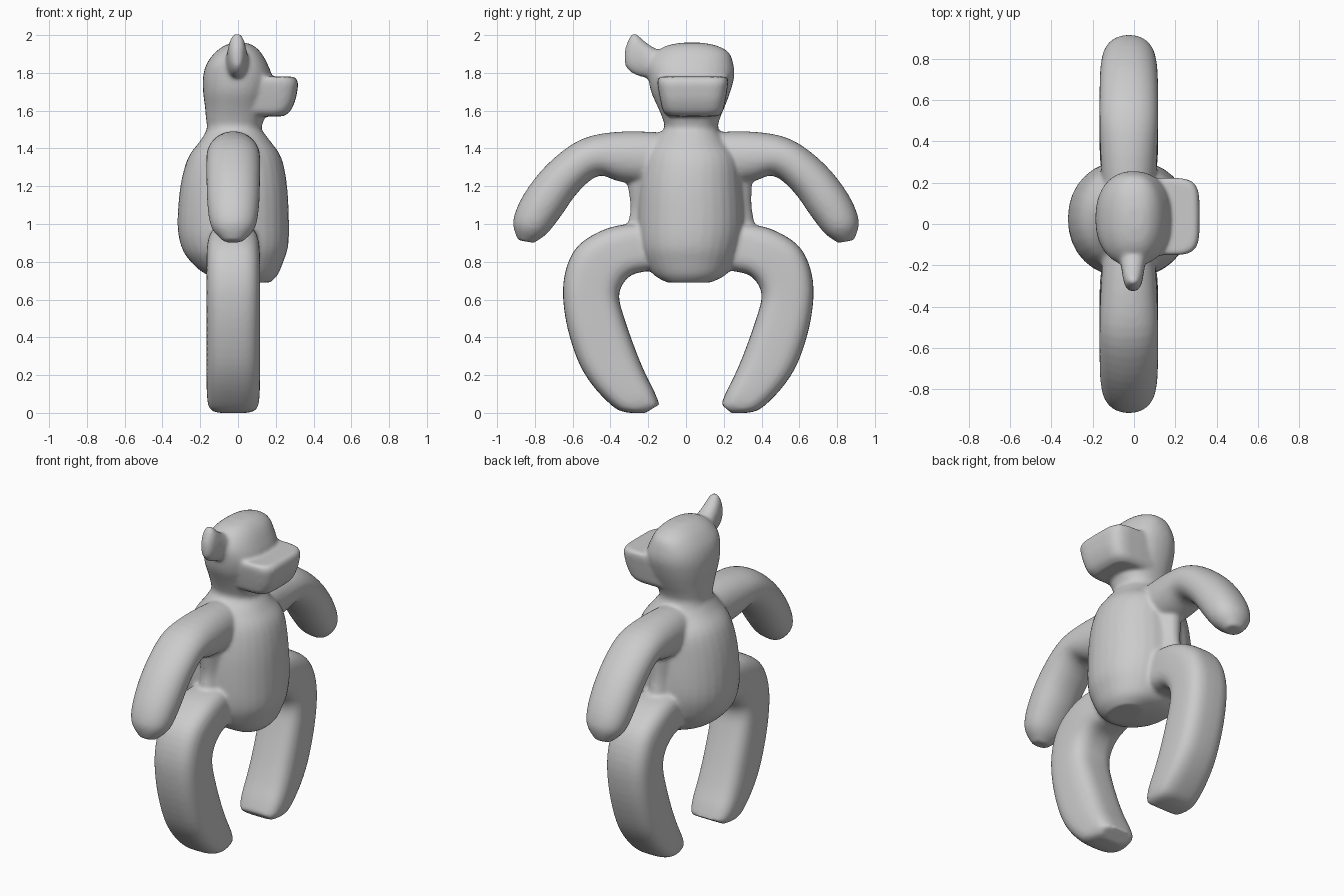
import bpy, bmesh
from math import cos, sin, tau
from mathutils import Vector

bm = bmesh.new()
SIDES = 32


def spow(v, p):
    return abs(v) ** p * (1 if v >= 0 else -1)


def spline(rings, steps=4):
    """Insert curved in-between rings (Catmull-Rom)."""
    out = []
    for k in range(len(rings) - 1):
        quad = [rings[max(k - 1, 0)], rings[k], rings[k + 1], rings[min(k + 2, len(rings) - 1)]]
        for s in range(steps):
            t = s / steps
            out.append(tuple(
                (2 * b + (c - a) * t + (2 * a - 5 * b + 4 * c - d) * t * t
                 + (3 * b - a - 3 * c + d) * t ** 3) / 2
                for a, b, c, d in zip(*quad)))
    return out + [rings[-1]]


def loft(rings, n):
    """Skin closed rounded sections; each ring is (centre, half axis u, half axis v)."""
    loops = []
    for c, u, v in spline(rings):
        loop = []
        for i in range(SIDES):
            a = tau * i / SIDES
            loop.append(bm.verts.new(c + u * spow(cos(a), 2 / n) + v * spow(sin(a), 2 / n)))
        loops.append(loop)
    faces = [bm.faces.new(loops[0]), bm.faces.new(loops[-1])]
    for a, b in zip(loops, loops[1:]):
        for i in range(SIDES):
            j = (i + 1) % SIDES
            faces.append(bm.faces.new((a[i], a[j], b[j], b[i])))
    bmesh.ops.recalc_face_normals(bm, faces=faces)


def upright(rows, n):
    """Rows of z, x min, x max, y min, y max."""
    loft([(Vector(((x0 + x1) / 2, (y0 + y1) / 2, z)),
           Vector(((x1 - x0) / 2, 0, 0)), Vector((0, (y1 - y0) / 2, 0)))
          for z, x0, x1, y0, y1 in rows], n)


def limb(rows, n, side, shift=0, inner=0, cx=-0.025):
    """Rows of outer y, z, inner y, z and half thickness in x."""
    rings = []
    for y0, z0, y1, z1, hx in rows:
        o = Vector((cx, side * y0 + shift, z0))
        i = Vector((cx, side * y1 + shift + inner, z1))
        rings.append(((o + i) / 2, Vector((hx, 0, 0)), (o - i) / 2))
    loft(rings, n)


# Torso
upright([(0.69, 0.0, 0.17, -0.10, 0.13), (0.73, -0.16, 0.21, -0.17, 0.21),
         (0.80, -0.25, 0.24, -0.22, 0.26), (0.88, -0.30, 0.265, -0.25, 0.29),
         (1.00, -0.32, 0.27, -0.26, 0.31), (1.20, -0.305, 0.26, -0.25, 0.30),
         (1.35, -0.265, 0.23, -0.22, 0.28), (1.44, -0.20, 0.17, -0.17, 0.21),
         (1.50, -0.165, 0.125, -0.12, 0.17), (1.54, -0.15, 0.11, -0.10, 0.15)], 2.15)

# Flank web joining shoulders to hips
upright([(0.85, -0.14, 0.09, -0.33, 0.38), (0.95, -0.14, 0.09, -0.32, 0.375),
         (1.08, -0.14, 0.09, -0.295, 0.35), (1.20, -0.15, 0.10, -0.31, 0.35),
         (1.30, -0.15, 0.10, -0.33, 0.36)], 2)

# Neck and head
upright([(1.44, -0.18, 0.13, -0.15, 0.20), (1.51, -0.165, 0.125, -0.115, 0.17),
         (1.56, -0.17, 0.14, -0.125, 0.18), (1.62, -0.175, 0.15, -0.15, 0.205),
         (1.70, -0.185, 0.17, -0.185, 0.235), (1.78, -0.185, 0.18, -0.20, 0.255),
         (1.85, -0.165, 0.155, -0.20, 0.25), (1.91, -0.12, 0.12, -0.16, 0.225),
         (1.945, -0.07, 0.08, -0.10, 0.16), (1.96, -0.03, 0.04, -0.02, 0.08)], 2.3)

# Snout: tapered slab, stacked upward, with a rounded nose
upright([(1.57, -0.05, 0.24, -0.09, 0.17), (1.595, -0.05, 0.275, -0.12, 0.195),
         (1.65, -0.05, 0.302, -0.135, 0.208), (1.70, -0.05, 0.313, -0.145, 0.217),
         (1.75, -0.05, 0.318, -0.152, 0.224), (1.78, -0.05, 0.30, -0.148, 0.22)], 4.5)

# Single ear on the front side
limb([(0.08, 1.92, 0.08, 1.73, 0.09), (0.15, 1.925, 0.15, 1.75, 0.07),
      (0.21, 1.96, 0.20, 1.77, 0.058), (0.27, 2.01, 0.27, 1.79, 0.047),
      (0.30, 1.985, 0.31, 1.82, 0.035), (0.325, 1.92, 0.325, 1.85, 0.015)], 2.2, -1, cx=-0.005)

arm = [(0.05, 1.48, 0.05, 1.20, 0.12), (0.33, 1.49, 0.33, 1.22, 0.137),
       (0.55, 1.45, 0.46, 1.255, 0.142), (0.73, 1.32, 0.57, 1.17, 0.142),
       (0.86, 1.155, 0.66, 1.045, 0.137), (0.915, 1.015, 0.735, 0.95, 0.115),
       (0.89, 0.915, 0.805, 0.90, 0.05)]
leg = [(0.10, 1.01, 0.10, 0.77, 0.11), (0.32, 1.00, 0.24, 0.75, 0.13),
       (0.47, 0.96, 0.32, 0.73, 0.14), (0.60, 0.865, 0.37, 0.68, 0.142),
       (0.66, 0.70, 0.388, 0.61, 0.142), (0.65, 0.50, 0.36, 0.50, 0.142),
       (0.59, 0.29, 0.30, 0.33, 0.142), (0.51, 0.15, 0.25, 0.21, 0.142),
       (0.40, 0.035, 0.205, 0.12, 0.138), (0.33, 0.003, 0.18, 0.06, 0.125),
       (0.23, -0.002, 0.175, 0.045, 0.10)]
# Arms and legs on both sides
for side in (1, -1):
    limb(arm, 2.15, side)
    limb(leg, 3.2, side, shift=0.012, inner=0.022 if side < 0 else 0)

mesh = bpy.data.meshes.new("figure_body")
bm.to_mesh(mesh)
bm.free()
figure = bpy.data.objects.new("figure_body", mesh)
bpy.context.collection.objects.link(figure)

# Fuse the parts into one skin and soften the joints
fuse = figure.modifiers.new("fuse", 'REMESH')
fuse.mode = 'VOXEL'
fuse.voxel_size = 0.011
fuse.use_smooth_shade = True
soft = figure.modifiers.new("soften", 'SMOOTH')
soft.factor = 0.5
soft.iterations = 8
